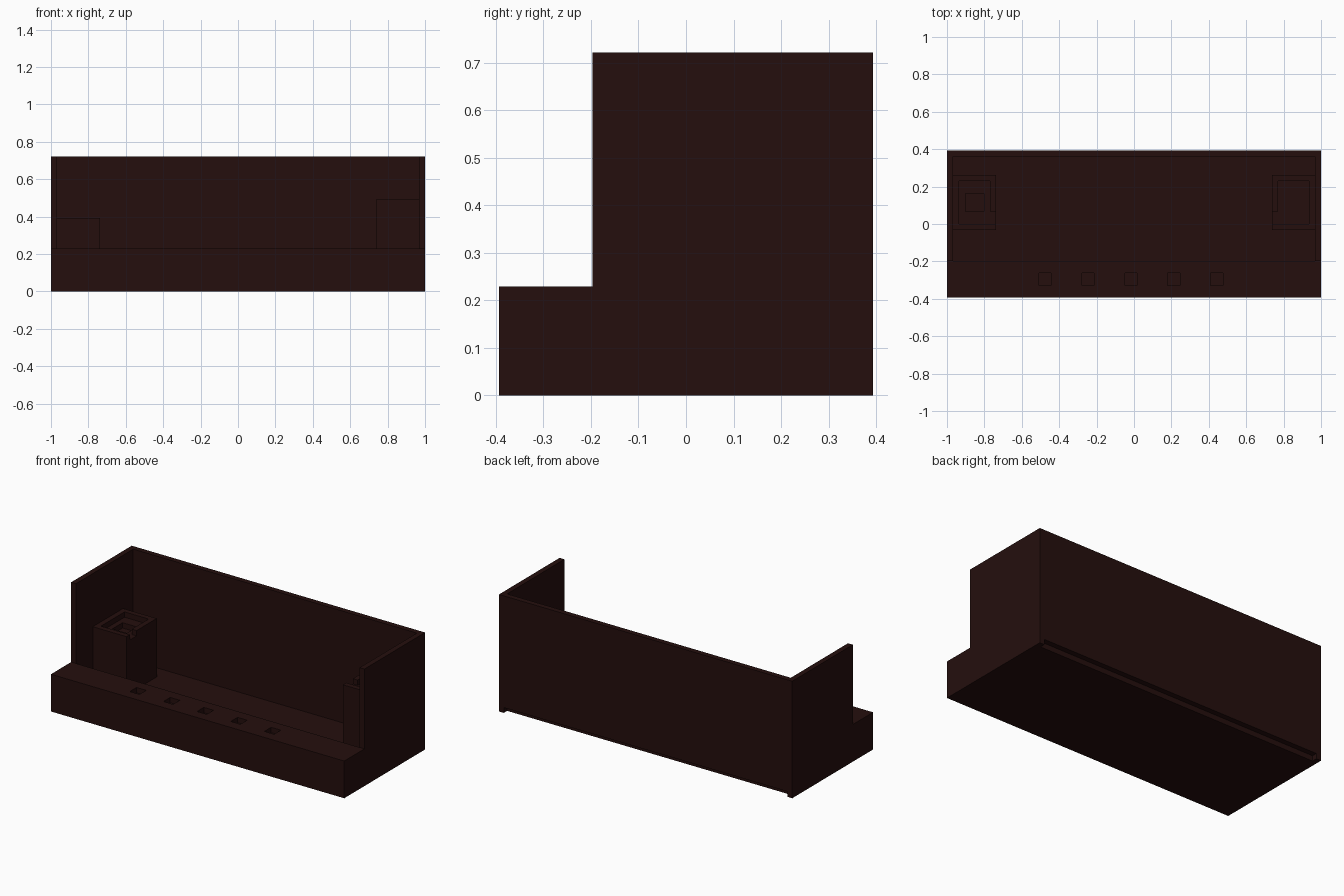
import bpy

if "Cube" in bpy.data.objects:
    bpy.data.objects.remove(bpy.data.objects["Cube"])

# Everything sits on a grid of blocks: 61 wide, 24 deep, 22 high
V = 2 / 61
NX, NY = 61, 24

mat = bpy.data.materials.new("dark red brown")
mat.diffuse_color = (0.018, 0.0045, 0.004, 1)
mat.use_nodes = True
mat.node_tree.nodes["Principled BSDF"].inputs["Base Color"].default_value = mat.diffuse_color


def box(name, x0, x1, y0, y1, z0, z1):
    """Box given by block indices measured from the left, front, bottom corner."""
    bpy.ops.mesh.primitive_cube_add(size=1)
    ob = bpy.context.object
    ob.name = name
    ob.data.materials.append(mat)
    c = ((x0 + x1 - NX) / 2 * V, (y0 + y1 - NY) / 2 * V, (z0 + z1) / 2 * V)
    s = ((x1 - x0) * V, (y1 - y0) * V, (z1 - z0) * V)
    for v in ob.data.vertices:
        v.co = [c[i] + v.co[i] * s[i] for i in range(3)]
    return ob


def cut(ob, *dims):
    """Cut a block-aligned box out of an object."""
    cutter = box("cutter", *dims)
    cutter.hide_render = True
    m = ob.modifiers.new("cut", 'BOOLEAN')
    m.operation = 'DIFFERENCE'
    m.solver = 'EXACT'
    m.object = cutter
    bpy.context.view_layer.objects.active = ob
    bpy.ops.object.modifier_apply(modifier=m.name)
    bpy.data.objects.remove(cutter, do_unlink=True)


# Shell: floor, side walls, and back wall raised one block off the ground
box("floor", 1, 60, 6, 23, 0, 1)
box("left_wall", 0, 1, 6, 24, 0, 22)
box("right_wall", 60, 61, 6, 24, 0, 22)
box("back_wall", 1, 60, 23, 24, 1, 22)

# Front counter with five square pockets
counter = box("front_counter", 0, 61, 0, 6, 0, 7)
for i in range(5):
    x = 15 + 7 * i
    cut(counter, x, x + 2, 2, 4, 6, 8)

# Left pedestal: basin with a notch in the rim and a deeper centre
left = box("left_pedestal", 1, 8, 11, 20, 1, 12)
cut(left, 2, 7, 12, 19, 11, 13)
cut(left, 6.5, 9, 12, 14, 11, 13)
cut(left, 3, 6, 14, 17, 10, 11.5)

# Right pedestal: taller, with mirrored basin and notch
right = box("right_pedestal", 53, 60, 11, 20, 1, 15)
cut(right, 54, 59, 12, 19, 14, 16)
cut(right, 52, 54.5, 12, 14, 14, 16)
